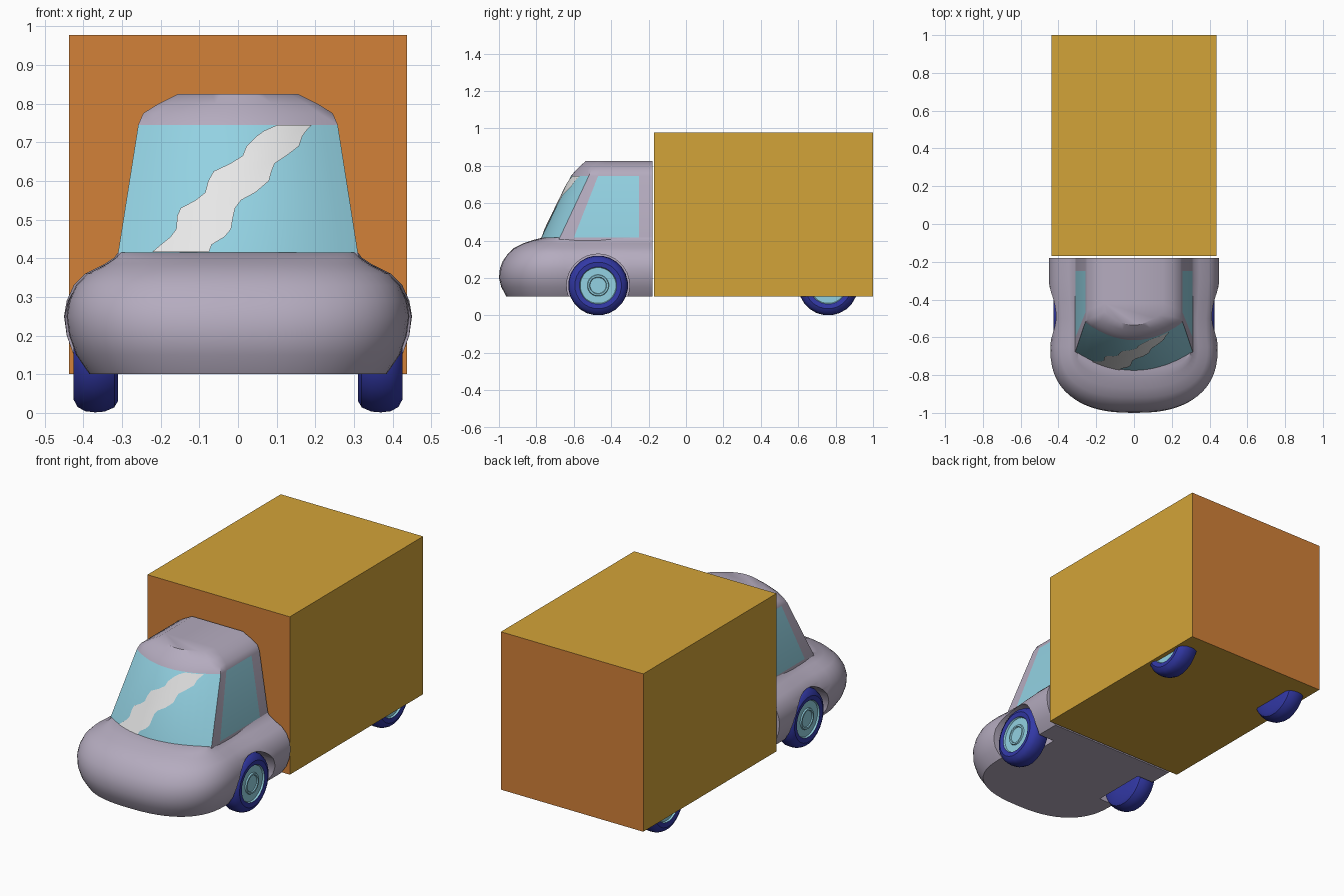
import bpy, bmesh, math

if "Cube" in bpy.data.objects:
    bpy.data.objects.remove(bpy.data.objects["Cube"])


def material(name, rgb):
    m = bpy.data.materials.new(name)
    m.diffuse_color = (*rgb, 1)
    m.use_nodes = True
    m.node_tree.nodes["Principled BSDF"].inputs["Base Color"].default_value = m.diffuse_color
    return m


LILAC = material("lilac paint", (0.46, 0.41, 0.52))
GLASS = material("pale blue glass", (0.29, 0.64, 0.76))
WHITE = material("white glint", (0.8, 0.8, 0.8))
NAVY = material("navy tyre", (0.032, 0.04, 0.38))
GOLD = material("gold panel", (0.65, 0.37, 0.04))
ORANGE = material("orange end panel", (0.65, 0.22, 0.04))


def make(name, bm, mats, smooth=True):
    bmesh.ops.recalc_face_normals(bm, faces=bm.faces)
    me = bpy.data.meshes.new(name)
    bm.to_mesh(me)
    bm.free()
    for m in mats:
        me.materials.append(m)
    ob = bpy.data.objects.new(name, me)
    bpy.context.collection.objects.link(ob)
    if smooth:
        smooth_object(ob)
    return ob


def smooth_object(ob):
    bpy.ops.object.select_all(action='DESELECT')
    ob.select_set(True)
    bpy.context.view_layer.objects.active = ob
    bpy.ops.object.shade_smooth_by_angle(angle=math.radians(35))


def loft(rings, closed=True, caps=True, paint=lambda row, col: 0):
    """Skin a stack of equal-length point rings."""
    bm = bmesh.new()
    rows = [[bm.verts.new(p) for p in r] for r in rings]
    n = len(rows[0])
    for r in range(len(rows) - 1):
        for c in range(n if closed else n - 1):
            d = (c + 1) % n
            f = bm.faces.new((rows[r][c], rows[r][d], rows[r + 1][d], rows[r + 1][c]))
            f.material_index = paint(r, c)
    if caps:
        bm.faces.new(rows[0])
        bm.faces.new(rows[-1])
    return bm


def mirrored(half):
    """Complete an outline whose last point lies on x = 0."""
    return half + [(-x, y, z) for x, y, z in reversed(half[:-1])]


# Rounded lower body: height, half width, nose position
def body_ring(z, hw, nose):
    half = []
    for y, k in ((-0.18, 1.0), (-0.3, 1.0), (-0.4, 0.985), (-0.5, 0.965), (-0.58, 0.97)):
        half.append((hw * k, y, z))
    for i in range(15):
        a = math.pi / 2 * i / 14
        half.append((hw * 0.985 * max(math.cos(a), 0) ** 0.8 if i < 14 else 0,
                     -0.65 + (nose + 0.65) * math.sin(a) ** 0.8, z))
    return mirrored(half)


body_rows = [(0.1, 0.39, -0.96), (0.15, 0.425, -0.987), (0.2, 0.443, -1.0), (0.25, 0.45, -0.995),
             (0.29, 0.443, -0.98), (0.33, 0.425, -0.952), (0.36, 0.395, -0.92),
             (0.385, 0.345, -0.87), (0.402, 0.32, -0.82), (0.415, 0.31, -0.772)]
body = make("lower_body", loft([body_ring(*r) for r in body_rows]), [LILAC], False)

# Wheel arches cut into both flanks
WHEEL_Z, FRONT_Y, REAR_Y = 0.16, -0.47, 0.76
for s in (1, -1):
    ring = [(FRONT_Y + 0.168 * math.cos(a), WHEEL_Z + 0.168 * math.sin(a))
            for a in (math.tau * i / 32 for i in range(32))]
    cutter = make("arch_cutter", loft([[(s * x, y, z) for y, z in ring] for x in (0.29, 0.6)]),
                  [LILAC], False)
    cutter.hide_render = True
    mod = body.modifiers.new("arch", 'BOOLEAN')
    mod.operation, mod.solver, mod.object = 'DIFFERENCE', 'EXACT', cutter
    bpy.context.view_layer.objects.active = body
    bpy.ops.object.modifier_apply(modifier="arch")
    bpy.data.objects.remove(cutter)
smooth_object(body)


# Cab with bowed windscreen; side windows are their own columns
ARC = 14
SILL, HEAD = 0.415, 0.745


def cab_ring(z, hw, front, corner, win):
    half = [(hw, -0.18, z), (hw, -0.25, z), (hw, win, z), (hw, corner, z)]
    for i in range(1, ARC // 2 + 1):
        u = 1 - 2 * i / ARC
        half.append((hw * u, front + (corner - front) * u * u, z))
    return mirrored(half)


def cab_paint(row, col):
    return int(row == 1 and (col in (1, ARC + 4) or 3 <= col < ARC + 3))


cab_rows = [(0.385, 0.315, -0.78, -0.685, -0.61), (SILL, 0.31, -0.775, -0.675, -0.6),
            (HEAD, 0.258, -0.615, -0.52, -0.47), (0.775, 0.245, -0.59, -0.505, -0.455),
            (0.8, 0.205, -0.565, -0.49, -0.44), (0.825, 0.155, -0.535, -0.465, -0.42)]
make("cab", loft([cab_ring(*r) for r in cab_rows], paint=cab_paint), [LILAC, GLASS])

# Wavy glint laid on the windscreen: height, left x, right x
glint = [(0.416, -0.222, -0.075), (0.435, -0.2, -0.068), (0.455, -0.175, -0.035),
         (0.475, -0.16, -0.018), (0.51, -0.157, -0.012), (0.53, -0.148, -0.007),
         (0.55, -0.11, 0.008), (0.57, -0.085, 0.045), (0.6, -0.077, 0.08),
         (0.625, -0.063, 0.087), (0.645, -0.02, 0.095), (0.665, 0.012, 0.125),
         (0.69, 0.022, 0.158), (0.715, 0.047, 0.166), (0.73, 0.068, 0.177), (0.744, 0.1, 0.19)]


def screen_point(x, z):
    t = (z - SILL) / (HEAD - SILL)
    u = x / (0.31 - 0.052 * t)
    return (x, -0.775 + 0.16 * t + (0.1 - 0.005 * t) * u * u - 0.005, z)


strip = loft([[screen_point(a + (b - a) * i / 5, z) for i in range(6)] for z, a, b in glint],
             closed=False, caps=False)
for f in strip.faces:
    f.normal_update()
    if f.normal.y > 0:
        f.normal_flip()
make("windscreen_glint", strip, [WHITE])

# Cargo box: orange ends, gold elsewhere
box = bmesh.new()
bmesh.ops.create_cube(box, size=1)
for v in box.verts:
    v.co = (v.co.x * 0.875, 0.415 + v.co.y * 1.17, 0.5385 + v.co.z * 0.877)
box.normal_update()
for f in box.faces:
    f.material_index = int(abs(f.normal.y) > 0.5)
make("cargo_box", box, [GOLD, ORANGE], False)

# Wheels: turned profile of x and radius, tyre then hub
profile = [(0.312, 0.06), (0.31, 0.13), (0.32, 0.147), (0.345, 0.158), (0.37, 0.16), (0.395, 0.157),
           (0.415, 0.146), (0.426, 0.125), (0.422, 0.1), (0.413, 0.096),
           (0.413, 0.058), (0.42, 0.055), (0.42, 0.046), (0.414, 0.043), (0.414, 0.02)]
for s, side in ((1, "right"), (-1, "left")):
    for y, end in ((FRONT_Y, "front"), (REAR_Y, "rear")):
        rings = [[(s * x, y + r * math.cos(a), WHEEL_Z + r * math.sin(a))
                  for a in (math.tau * (i + 0.5) / 24 for i in range(24))] for x, r in profile]
        wheel = loft(rings, paint=lambda row, col: int(row >= 8))
        wheel.faces.ensure_lookup_table()
        wheel.faces[-1].material_index = 1
        make(f"{end}_{side}_wheel", wheel, [NAVY, GLASS])
